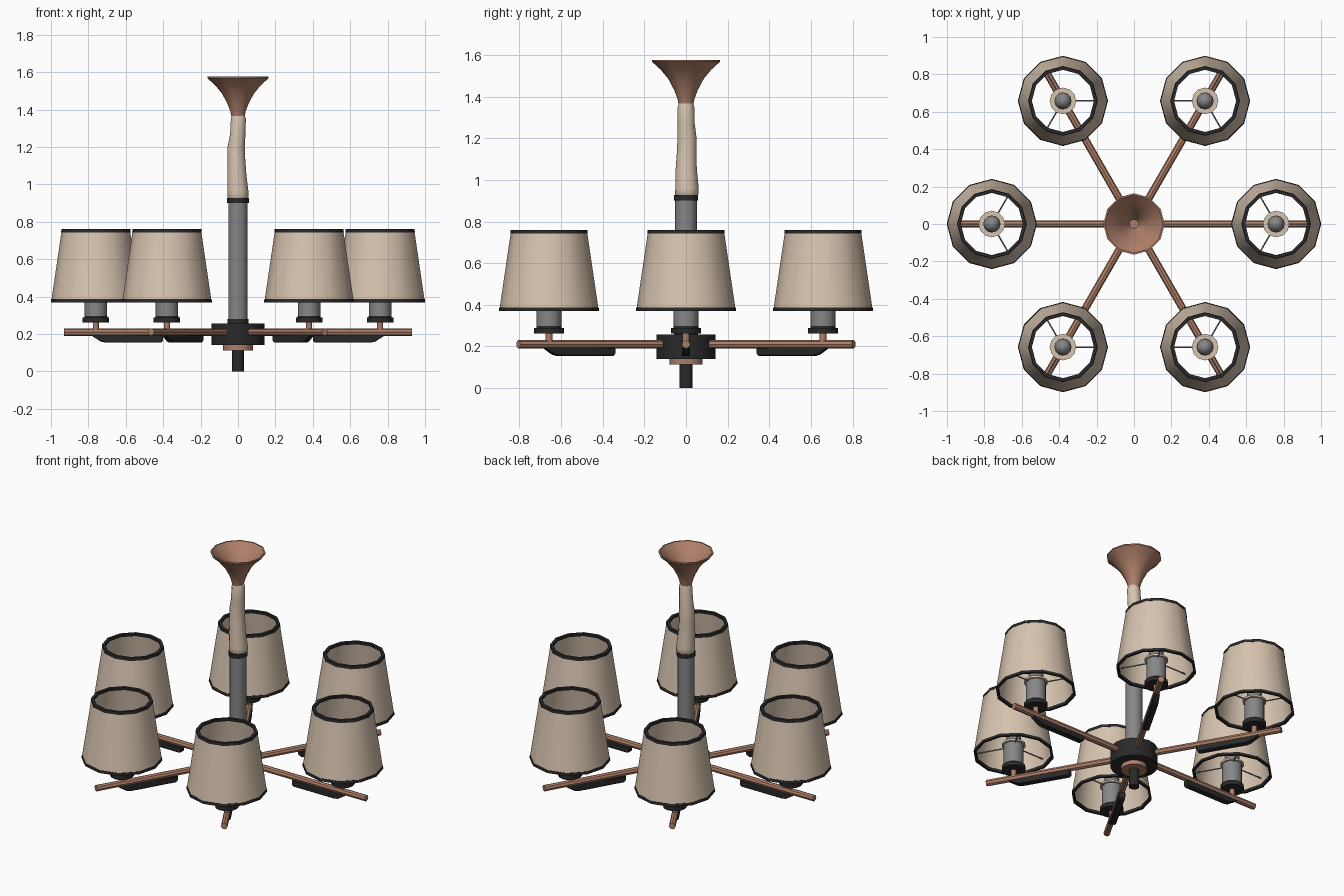
import bpy, bmesh, math
from mathutils import Matrix

if "Cube" in bpy.data.objects:
    bpy.data.objects.remove(bpy.data.objects["Cube"])


def material(name, rgb):
    m = bpy.data.materials.new(name)
    m.diffuse_color = (*rgb, 1)
    m.use_nodes = True
    m.node_tree.nodes["Principled BSDF"].inputs["Base Color"].default_value = m.diffuse_color
    return m


FABRIC = material("beige fabric", (0.68, 0.55, 0.43))
COPPER = material("copper", (0.43, 0.215, 0.14))
BLACK = material("black metal", (0.022, 0.022, 0.023))
GREY = material("grey metal", (0.24, 0.24, 0.245))


def finish(bm, name, mat):
    bmesh.ops.remove_doubles(bm, verts=bm.verts, dist=1e-5)
    bmesh.ops.recalc_face_normals(bm, faces=bm.faces)
    me = bpy.data.meshes.new(name)
    bm.to_mesh(me)
    bm.free()
    me.materials.append(mat)
    ob = bpy.data.objects.new(name, me)
    bpy.context.collection.objects.link(ob)
    bpy.ops.object.select_all(action='DESELECT')
    ob.select_set(True)
    bpy.context.view_layer.objects.active = ob
    bpy.ops.object.shade_smooth_by_angle(angle=math.radians(40))
    return ob


def lathe(name, profile, mat, x=0.0, sides=12, closed=False):
    """Spin (radius, z[, dx, dy]) points; closed joins last to first."""
    bm = bmesh.new()
    rings = []
    for r, z, *off in profile:
        dx, dy = off or (0, 0)
        rings.append([bm.verts.new((x + dx + r * math.cos(math.tau * i / sides),
                                    dy + r * math.sin(math.tau * i / sides), z))
                      for i in range(sides)])
    pairs = list(zip(rings, rings[1:]))
    if closed:
        pairs.append((rings[-1], rings[0]))
    else:
        bm.faces.new(rings[0])
        bm.faces.new(rings[-1])
    for a, b in pairs:
        for i in range(sides):
            j = (i + 1) % sides
            bm.faces.new((a[i], a[j], b[j], b[i]))
    return finish(bm, name, mat)


def cylinder(name, r, z0, z1, mat, x=0.0, sides=12):
    return lathe(name, [(r, z0), (r, z1)], mat, x, sides)


def rod(name, r, x0, x1, z, mat, sides=8):
    """Horizontal bar along x."""
    bm = bmesh.new()
    bmesh.ops.create_cone(bm, cap_ends=True, segments=sides, radius1=r, radius2=r,
                          depth=x1 - x0,
                          matrix=Matrix.Translation(((x0 + x1) / 2, 0, z))
                          @ Matrix.Rotation(math.pi / 2, 4, 'Y'))
    return finish(bm, name, mat)


def repeat(ob, angles):
    for a in angles[1:]:
        c = ob.copy()
        c.rotation_euler.z = math.radians(a)
        bpy.context.collection.objects.link(c)
    ob.rotation_euler.z = math.radians(angles[0])


# Central column, bottom to top
cylinder("bottom_finial", 0.031, 0.0, 0.12, BLACK)
cylinder("copper_washer", 0.079, 0.113, 0.145, COPPER)
cylinder("hub", 0.141, 0.14, 0.257, BLACK, sides=16)
cylinder("hub_collar", 0.057, 0.25, 0.28, BLACK)
cylinder("stem", 0.052, 0.27, 0.91, GREY)
cylinder("stem_ring", 0.058, 0.9, 0.927, BLACK)

# Slightly crumpled fabric sleeve
lathe("fabric_sleeve", [(0.048, 0.92, 0, 0.003), (0.057, 0.932, 0, 0.004),
                        (0.056, 0.96, 0, 0.005), (0.051, 1.05, -0.006, 0.001),
                        (0.047, 1.13, -0.008, 0.003), (0.046, 1.2, -0.01, 0.005),
                        (0.041, 1.27, -0.001, 0.001), (0.040, 1.35, 0.002, 0),
                        (0.034, 1.37, 0.002, 0)], FABRIC)

# Open trumpet canopy
outer = [(0.036, 1.365), (0.041, 1.39), (0.056, 1.43), (0.085, 1.485),
         (0.122, 1.53), (0.164, 1.568), (0.164, 1.576)]
inner = [(0.155, 1.576), (0.115, 1.535), (0.078, 1.49), (0.048, 1.435),
         (0.025, 1.395)]
lathe("canopy", outer + inner, COPPER)

# Arm and lamp parts, made once and repeated six times
R = 0.76
parts = [
    rod("arm", 0.02, 0.1, 0.93, 0.21, COPPER),
    cylinder("lamp_post", 0.016, 0.2, 0.27, COPPER, R),
    lathe("socket_cup", [(0.071, 0.262), (0.071, 0.289), (0.061, 0.289),
                         (0.061, 0.297)], BLACK, R),
    cylinder("socket", 0.06, 0.295, 0.43, GREY, R),
    cylinder("socket_disc", 0.071, 0.43, 0.442, FABRIC, R),
    lathe("bulb", [(0.025, 0.44), (0.04, 0.465), (0.046, 0.49), (0.04, 0.52),
                   (0.024, 0.54), (0.006, 0.547)], GREY, R),
    lathe("shade", [(0.238, 0.378), (0.183, 0.752), (0.176, 0.752),
                    (0.231, 0.378)], FABRIC, R, closed=True),
    lathe("shade_bottom_rim", [(0.241, 0.369), (0.239, 0.386), (0.224, 0.386),
                               (0.226, 0.369)], BLACK, R, closed=True),
    lathe("shade_top_rim", [(0.186, 0.742), (0.184, 0.76), (0.166, 0.76),
                            (0.168, 0.742)], BLACK, R, closed=True),
]

# Bar under each arm with a slanted outer end
bm = bmesh.new()
side = [(0.4, 0.165), (0.41, 0.154), (0.71, 0.154), (0.735, 0.16),
        (0.79, 0.195), (0.4, 0.195)]
face = bm.faces.new([bm.verts.new((x, -0.019, z)) for x, z in side])
new = bmesh.ops.extrude_face_region(bm, geom=[face])["geom"]
bmesh.ops.translate(bm, vec=(0, 0.038, 0),
                    verts=[v for v in new if isinstance(v, bmesh.types.BMVert)])
bar = finish(bm, "under_bar", BLACK)
bar.modifiers.new("soft_edges", 'BEVEL').width = 0.004
parts.append(bar)

# Three thin spokes holding each shade
bm = bmesh.new()
for k in range(3):
    bmesh.ops.create_cone(bm, cap_ends=True, segments=6, radius1=0.004, radius2=0.004,
                          depth=0.17,
                          matrix=Matrix.Translation((R, 0, 0.425))
                          @ Matrix.Rotation(math.tau * k / 3, 4, 'Z')
                          @ Matrix.Translation((0.14, 0, 0))
                          @ Matrix.Rotation(math.pi / 2, 4, 'Y'))
parts.append(finish(bm, "shade_spokes", GREY))

for p in parts:
    repeat(p, [0, 60, 120, 180, 240, 300])
